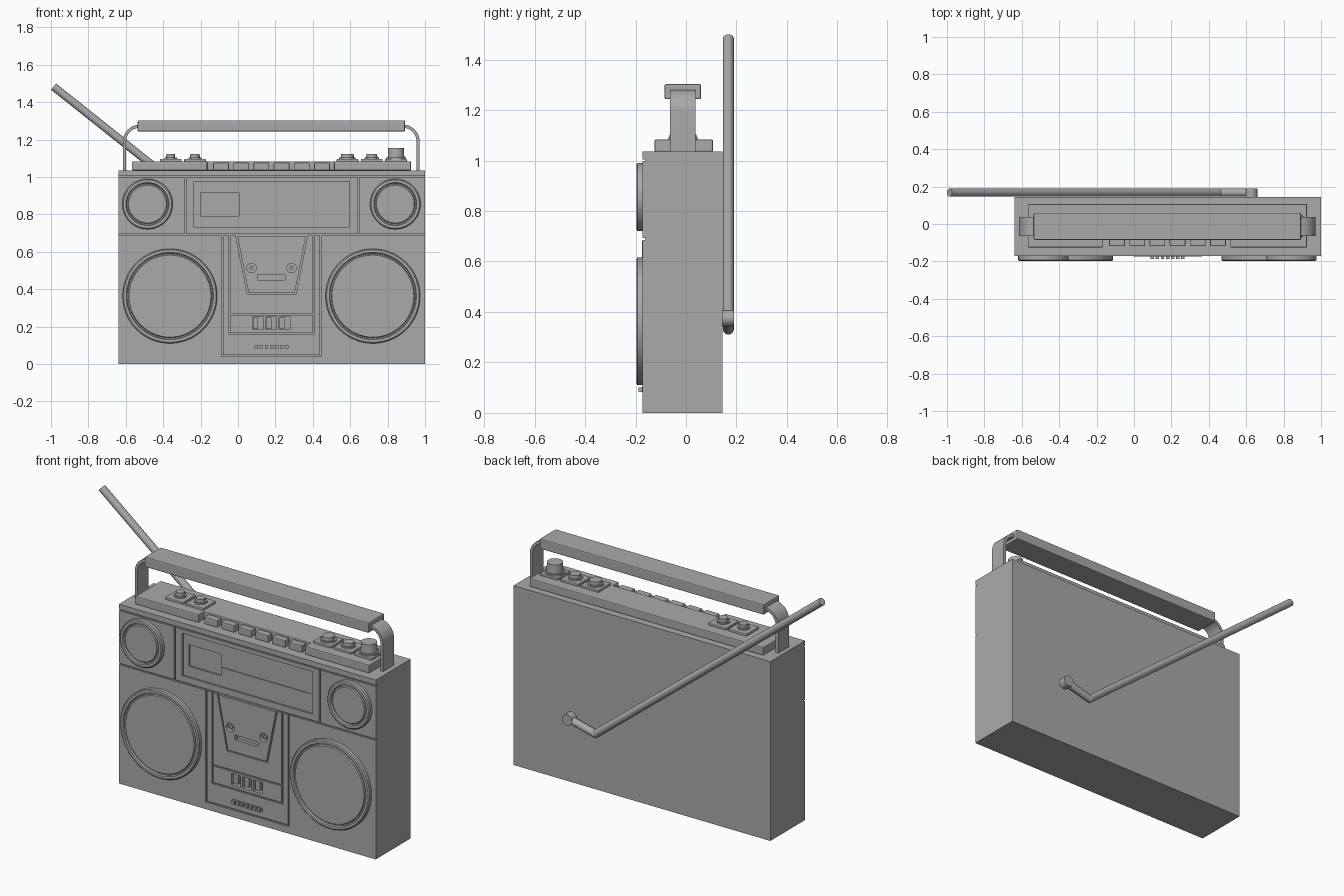
import bpy, bmesh, math
from mathutils import Vector, Matrix

cube = bpy.data.objects.get("Cube")
if cube:
    bpy.data.objects.remove(cube, do_unlink=True)

grey = bpy.data.materials.new("mid grey")
grey.use_nodes = True
grey.diffuse_color = (0.4, 0.4, 0.4, 1)
grey.node_tree.nodes["Principled BSDF"].inputs["Base Color"].default_value = (0.4, 0.4, 0.4, 1)

MID = 0.18                 # centre line of the case
CORE, FACE, BACK = -0.162, -0.172, 0.145
TOP = 1.035


def flip(x):
    return 2 * MID - x


def finish(name, bm, smooth=False, bevel=0):
    bmesh.ops.recalc_face_normals(bm, faces=bm.faces)
    mesh = bpy.data.meshes.new(name)
    bm.to_mesh(mesh)
    bm.free()
    mesh.materials.append(grey)
    ob = bpy.data.objects.new(name, mesh)
    bpy.context.collection.objects.link(ob)
    if bevel:
        mod = ob.modifiers.new("bevel", 'BEVEL')
        mod.width = bevel
        mod.segments = 2
    if smooth:
        bpy.ops.object.select_all(action='DESELECT')
        ob.select_set(True)
        bpy.context.view_layer.objects.active = ob
        bpy.ops.object.shade_smooth_by_angle(angle=math.radians(35))
    return ob


def prism(name, outline, lo, hi, axis='Y', **kw):
    """Extrude an outline in xz along y, or in xy along z."""
    bm = bmesh.new()
    place = (lambda p: (p[0], lo, p[1])) if axis == 'Y' else (lambda p: (p[0], p[1], lo))
    face = bm.faces.new([bm.verts.new(place(p)) for p in outline])
    geom = bmesh.ops.extrude_face_region(bm, geom=[face])["geom"]
    step = (0, hi - lo, 0) if axis == 'Y' else (0, 0, hi - lo)
    bmesh.ops.translate(bm, vec=step, verts=[v for v in geom if isinstance(v, bmesh.types.BMVert)])
    return finish(name, bm, **kw)


def box(name, x0, x1, z0, z1, y0=FACE, y1=CORE, **kw):
    return prism(name, [(x0, z0), (x1, z0), (x1, z1), (x0, z1)], y0, y1, **kw)


def rod(name, a, b, r, r2=None, segs=32):
    a, b = Vector(a), Vector(b)
    bm = bmesh.new()
    turn = (b - a).to_track_quat('Z', 'Y').to_matrix().to_4x4()
    bmesh.ops.create_cone(bm, cap_ends=True, segments=segs, radius1=r, radius2=r2 or r,
                          depth=(b - a).length, matrix=Matrix.Translation((a + b) / 2) @ turn)
    return finish(name, bm, smooth=True)


def lathe(name, x, z, profile, segs=64):
    """Spin (radius, y) points around an axis facing the front."""
    bm = bmesh.new()
    vs = [bm.verts.new((x + r, y, z)) for r, y in profile]
    edges = [bm.edges.new(pair) for pair in zip(vs, vs[1:])]
    bmesh.ops.spin(bm, geom=vs + edges, cent=(x, 0, z), axis=(0, 1, 0),
                   angle=math.tau, steps=segs)
    bmesh.ops.remove_doubles(bm, verts=bm.verts, dist=1e-5)
    return finish(name, bm, smooth=True)


def cut(cutter, *targets):
    for ob in targets:
        mod = ob.modifiers.new("cut", 'BOOLEAN')
        mod.operation = 'DIFFERENCE'
        mod.solver = 'EXACT'
        mod.object = cutter
        bpy.context.view_layer.objects.active = ob
        bpy.ops.object.modifier_apply(modifier=mod.name)
    bpy.data.objects.remove(cutter, do_unlink=True)


# Case and front panels, separated by narrow grooves
case = box("case", -0.64, 1, 0, TOP, CORE, BACK)
box("top_rail", -0.64, 1, 1.005, TOP)
for side, m in (("right", lambda x: x), ("left", flip)):
    box(side + "_tweeter_panel", m(-0.64), m(-0.287), 0.694, 0.998)
    box(side + "_woofer_panel", m(-0.64), m(-0.087), 0, 0.686)
    box(side + "_deck_rail", m(-0.079), m(-0.047), 0.049, 0.686)
box("bottom_rail", -0.087, flip(-0.087), 0, 0.041)
box("deck_foot", -0.047, flip(-0.047), 0.049, 0.159)

# Tuner with recessed window, display and dial line
tuner = box("tuner_panel", -0.279, flip(-0.279), 0.694, 0.998)
cut(box("cutter", -0.236, 0.597, 0.73, 0.975, -0.2, CORE + 0.001), tuner)
cut(box("cutter", -0.2, 0.005, 0.79, 0.915, -0.2, -0.152), case)
cut(box("cutter", 0.015, 0.58, 0.838, 0.844, -0.2, -0.157), case)

# Cassette door with a tapered lid
w0, w1 = -0.039, flip(-0.039)
prism("cassette_door", [(w0, 0.27), (w1, 0.27), (w1, 0.686), (flip(-0.012), 0.686),
      (flip(0.05), 0.372), (0.05, 0.372), (-0.012, 0.686), (w0, 0.686)], FACE, CORE)
lid = prism("cassette_lid", [(0.057, 0.38), (flip(0.057), 0.38),
            (flip(-0.003), 0.682), (-0.003, 0.682)], FACE - 0.002, CORE)
for x in (0.072, 0.286):
    cut(rod("cutter", (x, -0.2, 0.513), (x, -0.152, 0.513), 0.025), lid, case)
    rod("spool", (x, -0.166, 0.513), (x, -0.15, 0.513), 0.01)
cut(box("cutter", 0.104, 0.25, 0.45, 0.478, -0.2, -0.155), lid, case)

# Three square recesses and a row of pegs below the door
strip = box("switch_strip", w0, w1, 0.167, 0.262)
for i in range(3):
    x = 0.078 + 0.07 * i
    cut(box("cutter", x, x + 0.059, 0.185, 0.25, -0.2, -0.135), strip, case)
    box("switch", x + 0.003, x + 0.03, 0.187, 0.248, -0.155, -0.135)
box("peg_base", 0.083, 0.277, 0.08, 0.104, -0.175, FACE)
for i in range(7):
    x = 0.089 + 0.0272 * i
    box("peg", x, x + 0.018, 0.083, 0.101, -0.188, FACE)

# Speakers: raised rim around a shallow sunken grille
for name, x, z, r in (("woofer", -0.364, 0.363, 0.253), ("tweeter", -0.484, 0.855, 0.135)):
    for side, cx in (("right", x), ("left", flip(x) - 0.003)):
        lathe(f"{side}_{name}", cx, z,
              [(r, FACE + 0.002), (r, -0.192), (r - 0.006, -0.197), (r - 0.02, -0.197),
               (r - 0.024, -0.188), (r - 0.03, -0.188), (r - 0.034, -0.194), (0, -0.194)])

# Control deck on top with a bay for the keys
a, b = -0.568, 0.925
prism("control_deck", [(a, -0.125), (-0.165, -0.125), (-0.165, -0.073), (0.515, -0.073),
      (0.515, -0.125), (b, -0.125), (b, 0.107), (a, 0.107)], TOP, 1.083, axis='Z', bevel=0.005)
for i in range(6):
    x = -0.133 + 0.108 * i
    box("key", x, x + 0.084, TOP, 1.077, -0.118, -0.077, bevel=0.005)

# Knobs on square bases
ky = -0.012
for x, r, top in ((-0.36, 0.025, 1.122), (-0.23, 0.027, 1.122),
                  (0.585, 0.036, 1.122), (0.715, 0.031, 1.122), (0.845, 0.045, 1.155)):
    box("knob_base", x - 0.058, x + 0.058, 1.08, 1.096, ky - 0.057, ky + 0.057, bevel=0.004)
    rod("knob_collar", (x, ky, 1.09), (x, ky, 1.104), r + 0.008)
    rod("knob", (x, ky, 1.09), (x, ky, top), r, r * 0.93)

# Carrying handle: padded grip on two bent straps
box("grip", -0.537, 0.893, 1.243, 1.303, -0.085, 0.06, bevel=0.006)


def bend(r):
    steps = [math.pi / 2 * i / 10 for i in range(11)]
    return [(-0.525 - r * math.cos(t), 1.19 + r * math.sin(t)) for t in steps]


outer, inner = bend(0.09), bend(0.073)
strap = ([(outer[0][0], TOP)] + outer + [(-0.5, outer[-1][1]), (-0.5, inner[-1][1])]
         + inner[::-1] + [(inner[0][0], TOP)])
prism("right_strap", strap, -0.063, 0.037, smooth=True)
prism("left_strap", [(flip(x) - 0.004, z) for x, z in strap], -0.063, 0.037, smooth=True)

# Folding aerial on the back
ay, ar = 0.168, 0.0215
hub, elbow, tip = (0.628, ay, 0.375), (0.46, ay, 0.332), (-0.986, ay, 1.483)
rod("aerial_hub", (hub[0], BACK - 0.01, hub[2]), (hub[0], 0.19, hub[2]), 0.032)
rod("aerial_arm", hub, elbow, ar)
rod("aerial_rod", elbow, tip, ar)
bm = bmesh.new()
bmesh.ops.create_uvsphere(bm, u_segments=24, v_segments=12, radius=ar,
                          matrix=Matrix.Translation(elbow))
finish("aerial_elbow", bm, smooth=True)
